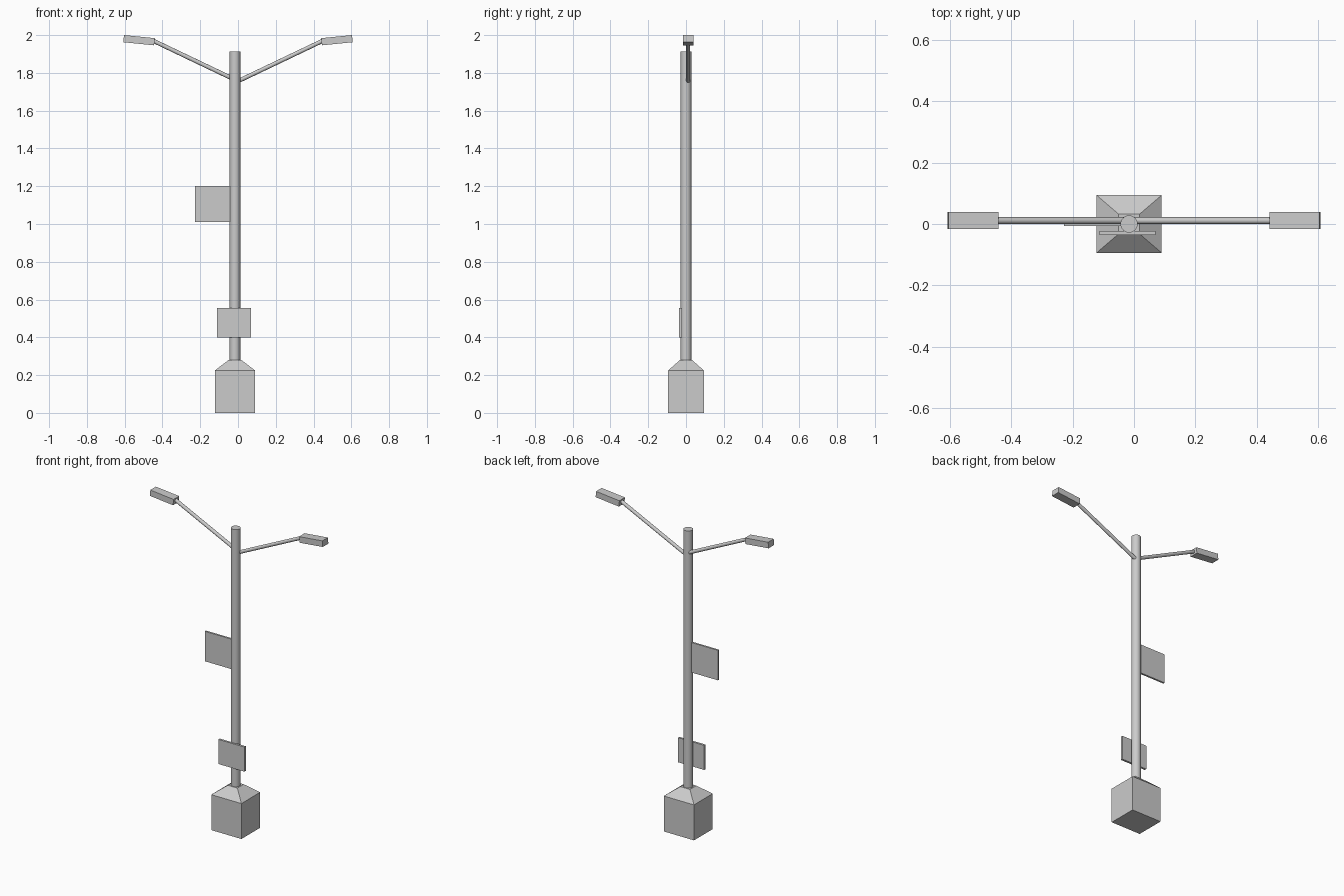
import bpy, bmesh, math
from mathutils import Vector, Matrix

if "Cube" in bpy.data.objects:
    bpy.data.objects.remove(bpy.data.objects["Cube"])

POLE_X = -0.016
ARM_Y = 0.011


def add_object(name, bm):
    bmesh.ops.recalc_face_normals(bm, faces=bm.faces)
    mesh = bpy.data.meshes.new(name)
    bm.to_mesh(mesh)
    bm.free()
    obj = bpy.data.objects.new(name, mesh)
    bpy.context.collection.objects.link(obj)
    return obj


def box(name, center, size, tilt=0.0):
    bm = bmesh.new()
    m = (Matrix.Translation(center) @ Matrix.Rotation(tilt, 4, 'Y')
         @ Matrix.Diagonal((*size, 1)))
    bmesh.ops.create_cube(bm, size=1, matrix=m)
    return add_object(name, bm)


def rod(name, start, end, radius, sides):
    a, b = Vector(start), Vector(end)
    d = b - a
    bm = bmesh.new()
    m = Matrix.Translation((a + b) / 2) @ d.to_track_quat('Z', 'Y').to_matrix().to_4x4()
    bmesh.ops.create_cone(bm, cap_ends=True, segments=sides, radius1=radius,
                          radius2=radius, depth=d.length, matrix=m)
    obj = add_object(name, bm)
    bpy.ops.object.select_all(action='DESELECT')
    obj.select_set(True)
    bpy.context.view_layer.objects.active = obj
    bpy.ops.object.shade_smooth_by_angle(angle=math.radians(40))
    return obj


# Square plinth with a sloped cap, lofted through rectangular rings
bm = bmesh.new()
rings = []
for hx, hy, z in [(0.106, 0.094, 0), (0.106, 0.094, 0.225), (0.034, 0.032, 0.28)]:
    rings.append([bm.verts.new((POLE_X + sx * hx, sy * hy, z))
                  for sx, sy in [(-1, -1), (1, -1), (1, 1), (-1, 1)]])
for low, high in zip(rings, rings[1:]):
    for i in range(4):
        j = (i + 1) % 4
        bm.faces.new((low[i], low[j], high[j], high[i]))
bm.faces.new(rings[0][::-1])
bm.faces.new(rings[-1])
add_object("base", bm)

# Pole
rod("pole", (POLE_X, 0, 0.27), (POLE_X, 0, 1.912), 0.028, 24)

# Sign plates
box("lower_sign", (-0.021, -0.029, 0.478), (0.182, 0.014, 0.156))
box("upper_sign", (-0.132, -0.001, 1.105), (0.192, 0.012, 0.19))

# Mirrored arms and tilted lamp heads
for side, s in (("left", -1), ("right", 1)):
    rod(side + "_arm", (0, ARM_Y, 1.756), (s * 0.455, ARM_Y, 1.973), 0.011, 12)
    box(side + "_lamp", (s * 0.524, ARM_Y, 1.973), (0.164, 0.056, 0.038), -s * 0.1)
